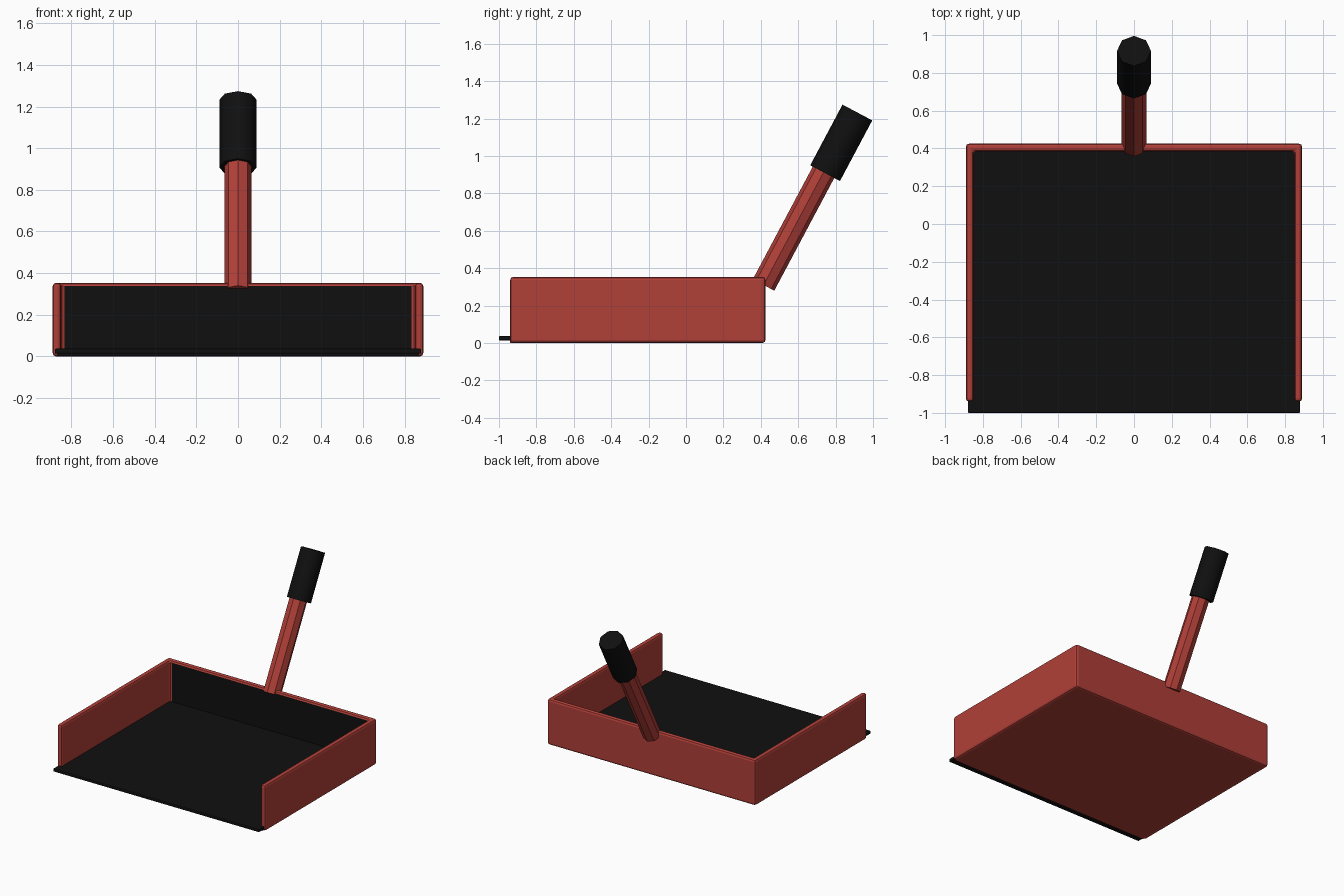
import bpy, bmesh
from mathutils import Vector

if "Cube" in bpy.data.objects:
    bpy.data.objects.remove(bpy.data.objects["Cube"])


def material(name, rgb):
    m = bpy.data.materials.new(name)
    m.use_nodes = True
    m.diffuse_color = (*rgb, 1)
    bsdf = m.node_tree.nodes["Principled BSDF"]
    bsdf.inputs["Base Color"].default_value = (*rgb, 1)
    bsdf.inputs["Roughness"].default_value = 0.6
    return m


RED = material("red plastic", (0.44, 0.05, 0.04))
BLACK = material("black rubber", (0.005, 0.005, 0.005))

HALF_W, WALL, FRONT, BACK, HEIGHT = 0.89, 0.04, -0.94, 0.425, 0.353
INNER_W, INNER_BACK = HALF_W - WALL, BACK - WALL


def prism(name, outline, z0, z1, mats, black_if=None):
    """Extrude a counter-clockwise outline upward; faces passing black_if get slot 1."""
    bm = bmesh.new()
    base = bm.faces.new([bm.verts.new((x, y, z0)) for x, y in outline])
    top = bmesh.ops.extrude_face_region(bm, geom=[base])["geom"]
    verts = [g for g in top if isinstance(g, bmesh.types.BMVert)]
    bmesh.ops.translate(bm, vec=(0, 0, z1 - z0), verts=verts)
    bmesh.ops.recalc_face_normals(bm, faces=bm.faces)
    for f in bm.faces:
        if black_if and black_if(f):
            f.material_index = 1
    mesh = bpy.data.meshes.new(name)
    bm.to_mesh(mesh)
    bm.free()
    for m in mats:
        mesh.materials.append(m)
    ob = bpy.data.objects.new(name, mesh)
    bpy.context.collection.objects.link(ob)
    return ob


def rectangle(w, y0, y1):
    return [(-w, y0), (w, y0), (w, y1), (-w, y1)]


def bevel(ob, width, segments):
    mod = ob.modifiers.new("soft edges", "BEVEL")
    mod.width, mod.segments, mod.limit_method = width, segments, "ANGLE"
    mod.material = 0


def smooth(ob, angle):
    bpy.ops.object.select_all(action="DESELECT")
    ob.select_set(True)
    bpy.context.view_layer.objects.active = ob
    bpy.ops.object.shade_smooth_by_angle(angle=angle)


# U-shaped wall around the tray, with a black inner back face
u_shape = [(-HALF_W, FRONT), (-INNER_W, FRONT), (-INNER_W, INNER_BACK),
           (INNER_W, INNER_BACK), (INNER_W, FRONT), (HALF_W, FRONT),
           (HALF_W, BACK), (-HALF_W, BACK)]
walls = prism("tray_walls", u_shape, 0, HEIGHT, [RED, BLACK],
              lambda f: abs(f.calc_center_median().y - INNER_BACK) < 0.001
              and abs(f.normal.y) > 0.9)
bevel(walls, 0.016, 2)

# Red underside filling the U, black on its front edge
prism("tray_base", rectangle(INNER_W + 0.02, FRONT, INNER_BACK + 0.02), 0.001, 0.025,
      [RED, BLACK], lambda f: f.normal.y < -0.9)

# Black floor liner that sticks out at the front as a sweeping lip
floor = prism("floor_liner", rectangle(0.88, -1.0, INNER_BACK + 0.01), 0.013, 0.037, [BLACK])
bevel(floor, 0.006, 2)

# Leaning handle: eight-sided shaft with a thicker grip on top
foot, tip = Vector((0, 0.41, 0.3125)), Vector((0, 0.92, 1.23))
grip_start = Vector((0, 0.74, 0.91))
axis = (Vector((0, 0.47, 0.883))).normalized()


def rod(name, start, end, radius, mat):
    bpy.ops.mesh.primitive_cylinder_add(vertices=8, radius=radius,
                                        depth=(end - start).length,
                                        location=(start + end) / 2)
    ob = bpy.context.object
    ob.name = name
    ob.rotation_euler = axis.to_track_quat("Z", "Y").to_euler()
    ob.data.materials.append(mat)
    return ob


rod("handle_shaft", foot, grip_start + axis * 0.05, 0.065, RED)
grip = rod("handle_grip", grip_start, tip, 0.09, BLACK)
smooth(grip, 0.9)
